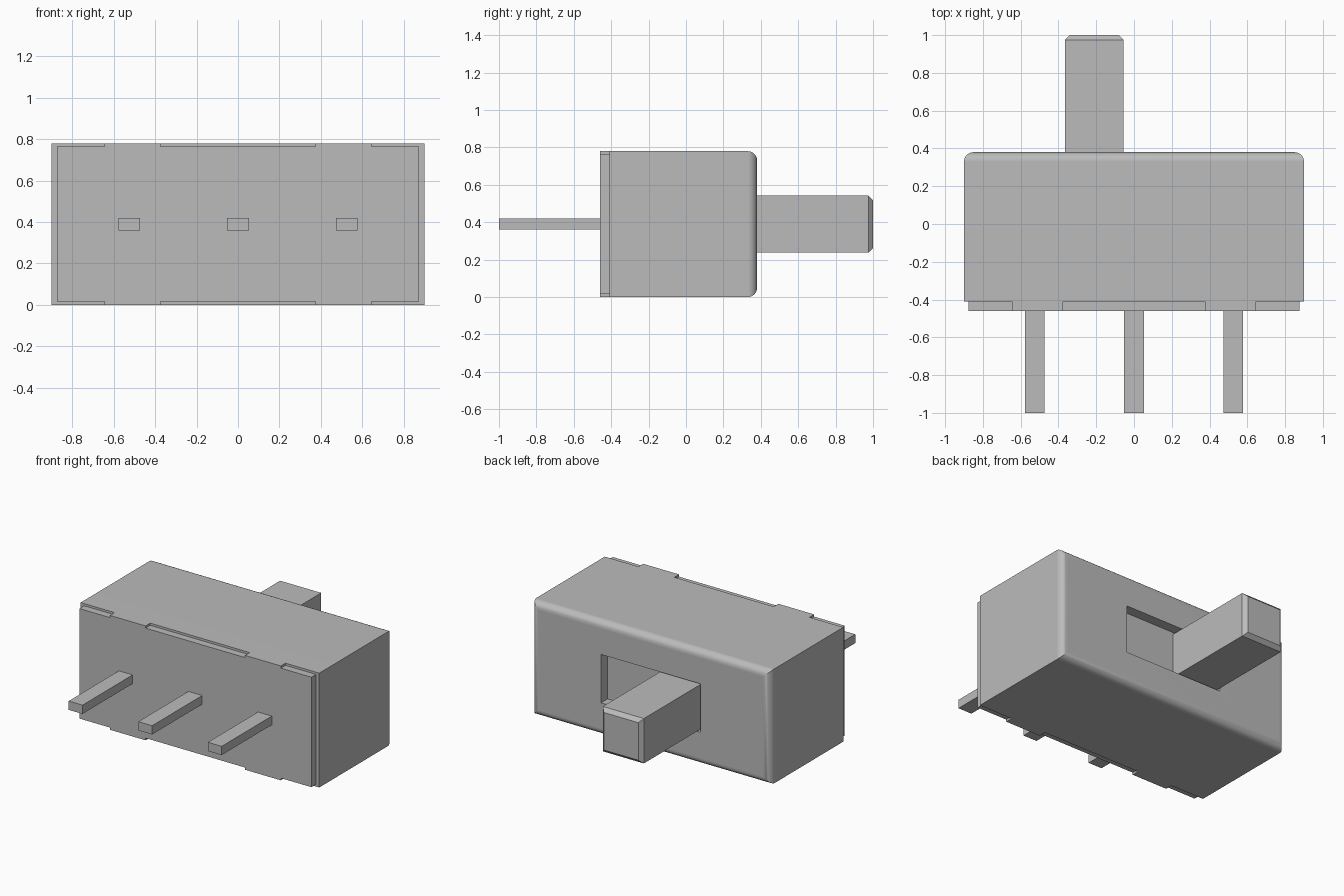
import bpy, bmesh, math

default = bpy.data.objects.get("Cube")
if default:
    bpy.data.objects.remove(default, do_unlink=True)

grey = bpy.data.materials.new("plain grey")
grey.use_nodes = True
colour = (0.5, 0.5, 0.5, 1)
grey.diffuse_color = colour
grey.node_tree.nodes["Principled BSDF"].inputs["Base Color"].default_value = colour

MID_Z = 0.39          # height of the centre line
BACK, SEAM, FRONT = 0.38, -0.41, -0.46


def add_object(name, bm):
    bmesh.ops.recalc_face_normals(bm, faces=bm.faces)
    mesh = bpy.data.meshes.new(name)
    bm.to_mesh(mesh)
    bm.free()
    mesh.materials.append(grey)
    obj = bpy.data.objects.new(name, mesh)
    bpy.context.collection.objects.link(obj)
    return obj


def box(name, x, y, z, bevel=0, segments=1):
    """Box from (min, max) spans; bevel rounds the edges of its back face."""
    bm = bmesh.new()
    bmesh.ops.create_cube(bm, size=1)
    for v in bm.verts:
        v.co = [(a + b) / 2 + c * (b - a) for c, (a, b) in zip(v.co, (x, y, z))]
    if bevel:
        rim = [e for e in bm.edges if all(v.co.y > y[1] - 1e-4 for v in e.verts)]
        bmesh.ops.bevel(bm, geom=rim, offset=bevel, segments=segments,
                        profile=0.5, affect='EDGES')
    return add_object(name, bm)


# Housing with rounded back edges and a shallow slot for the slider
housing = box("housing", (-0.9, 0.9), (SEAM, BACK), (0, 2 * MID_Z), 0.05, 8)
cutter = box("slot_cutter", (-0.375, 0.375), (BACK - 0.07, BACK + 0.1),
             (MID_Z - 0.165, MID_Z + 0.165))
cutter.hide_render = True
bpy.context.view_layer.objects.active = housing
housing.select_set(True)
cut = housing.modifiers.new("slot", 'BOOLEAN')
cut.operation = 'DIFFERENCE'
cut.solver = 'EXACT'
cut.object = cutter
bpy.ops.object.modifier_apply(modifier=cut.name)
bpy.data.objects.remove(cutter, do_unlink=True)
bpy.ops.object.shade_smooth_by_angle(angle=math.radians(30))
weighted = housing.modifiers.new("clean_normals", 'WEIGHTED_NORMAL')
weighted.keep_sharp = True

# Front plate: one outline with two tabs on each long edge
low, high = MID_Z - 0.015, MID_Z
half = [(0.875, low), (0.645, low), (0.645, high), (0.375, high), (0.375, low)]
top = half + [(-x, h) for x, h in reversed(half)]
outline = top + [(-x, -h) for x, h in top]
bm = bmesh.new()
face = bm.faces.new([bm.verts.new((x, SEAM, MID_Z + h)) for x, h in outline])
grown = bmesh.ops.extrude_face_region(bm, geom=[face])["geom"]
bmesh.ops.translate(bm, vec=(0, FRONT - SEAM, 0),
                    verts=[g for g in grown if isinstance(g, bmesh.types.BMVert)])
add_object("front_plate", bm)

# Slider with a chamfered tip
box("slider", (-0.365, -0.055), (BACK - 0.07, 1), (MID_Z - 0.153, MID_Z + 0.153), 0.025)

# Three contact pins
for label, x in (("right", -0.525), ("middle", 0), ("left", 0.525)):
    box(label + "_pin", (x - 0.052, x + 0.052), (-1, FRONT), (MID_Z - 0.03, MID_Z + 0.03))
